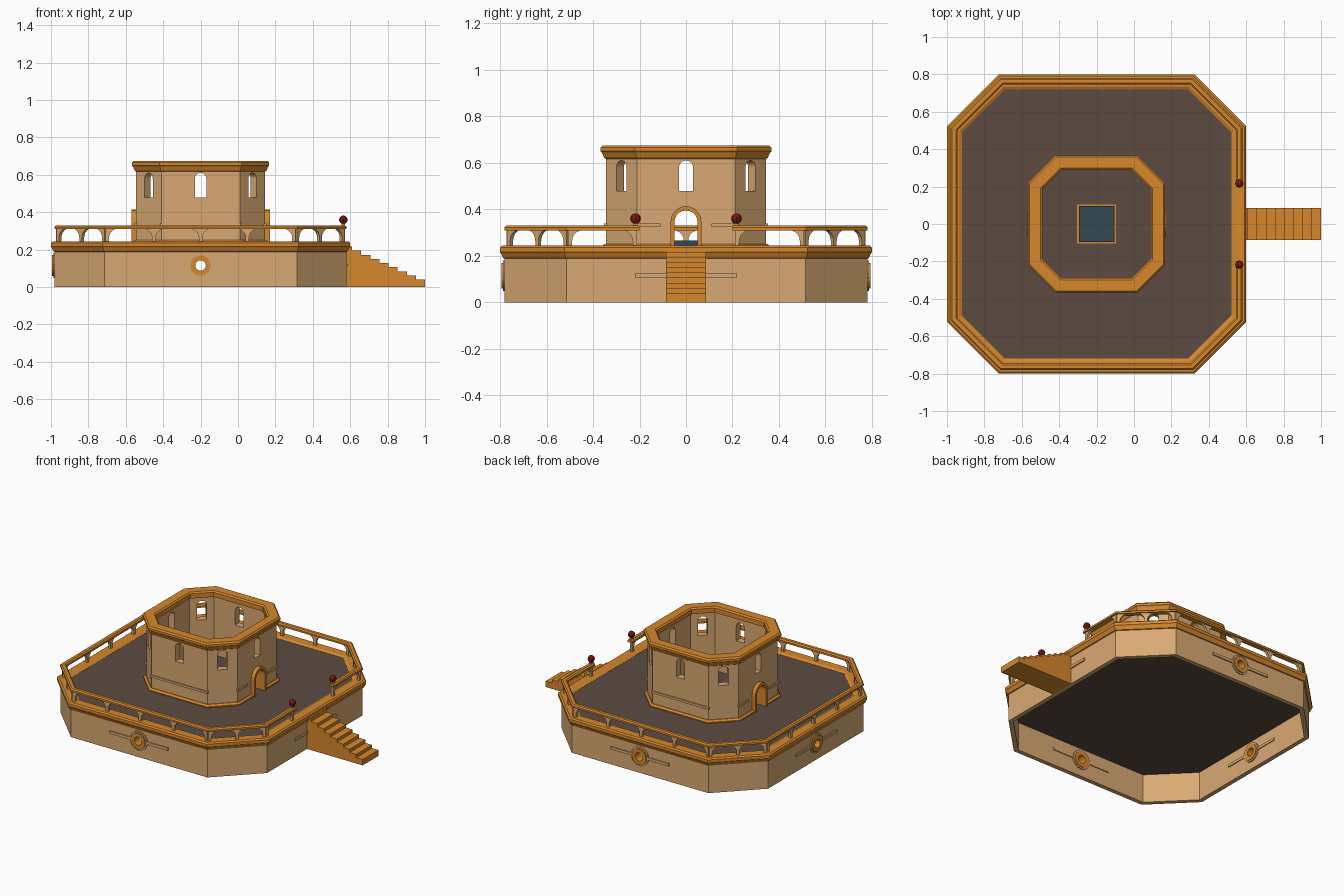
import bpy, bmesh, math
from mathutils import Vector

cube = bpy.data.objects.get("Cube")
if cube:
    bpy.data.objects.remove(cube, do_unlink=True)

CX = -0.2                      # centre of the octagonal platform
BASE, TOWER = (0.78, 0.515), (0.345, 0.21)   # half width, half side length


def material(name, *rgb):
    lin = [((c / 255 + 0.055) / 1.055) ** 2.4 for c in rgb] + [1]
    m = bpy.data.materials.new(name)
    m.use_nodes = True
    m.diffuse_color = lin
    m.node_tree.nodes["Principled BSDF"].inputs["Base Color"].default_value = lin
    return m


TAN = material("tan plaster", 217, 170, 115)
ORANGE = material("orange trim", 214, 136, 45)
BROWN = material("dark brown deck", 92, 75, 65)
RED = material("dark red", 122, 22, 26)
TEAL = material("dark teal glass", 52, 72, 82)


def finish(name, bm, mat):
    bmesh.ops.recalc_face_normals(bm, faces=bm.faces)
    me = bpy.data.meshes.new(name)
    bm.to_mesh(me)
    bm.free()
    me.materials.append(mat)
    ob = bpy.data.objects.new(name, me)
    bpy.context.collection.objects.link(ob)
    return ob


def octagon(shape, h):
    """Corners of the octagon offset so that its half width is h."""
    c = shape[1] + (h - shape[0]) * math.tan(math.pi / 8)
    return [(h, -c), (h, c), (c, h), (-c, h), (-h, c), (-h, -c), (-c, -h), (c, -h)]


def oct_ring(name, shape, profile, mat):
    """Sweep a closed (half width, z) profile round the octagon."""
    bm = bmesh.new()
    loops = [[bm.verts.new((CX + x, y, z)) for x, y in octagon(shape, h)] for h, z in profile]
    for a, b in zip(loops, loops[1:] + loops[:1]):
        for i in range(8):
            j = (i + 1) % 8
            bm.faces.new((a[i], a[j], b[j], b[i]))
    return finish(name, bm, mat)


def place(angle, u, d, z):
    """Point at distance d along a facing angle, u sideways, z up."""
    s, c = math.sin(angle), math.cos(angle)
    return Vector((CX + d * c - u * s, d * s + u * c, z))


def prism(name, pts, d0, d1, angle, mat):
    """Extrude an outline of (u, z) points outward from d0 to d1."""
    bm = bmesh.new()
    a, b = [[bm.verts.new(place(angle, u, d, z)) for u, z in pts] for d in (d0, d1)]
    bm.faces.new(a)
    bm.faces.new(b)
    for i in range(len(pts)):
        j = (i + 1) % len(pts)
        bm.faces.new((a[i], a[j], b[j], b[i]))
    return finish(name, bm, mat)


def frame(name, outer, inner, d0, d1, angle, mat, closed):
    """Solid band between two outlines with equal point counts."""
    bm = bmesh.new()
    rows = [[bm.verts.new(place(angle, u, d, z)) for u, z in pts]
            for pts, d in ((outer, d0), (outer, d1), (inner, d1), (inner, d0))]
    n = len(outer)
    for k in range(4):
        a, b = rows[k], rows[(k + 1) % 4]
        for i in range(n if closed else n - 1):
            j = (i + 1) % n
            bm.faces.new((a[i], a[j], b[j], b[i]))
    if not closed:
        for i in (0, -1):
            bm.faces.new([r[i] for r in rows])
    return finish(name, bm, mat)


def rect(u0, u1, z0, z1):
    return [(u0, z0), (u1, z0), (u1, z1), (u0, z1)]


def arch(w, z0, top, n=10):
    arc = [(w * math.cos(math.pi * i / n), top - w + w * math.sin(math.pi * i / n)) for i in range(n + 1)]
    return [(w, z0)] + arc + [(-w, z0)]


def circle(r, z, n=16):
    return [(r * math.cos(math.tau * i / n), z + r * math.sin(math.tau * i / n)) for i in range(n)]


def cut(target, cutters):
    for c in cutters:
        c.hide_render = True
        mod = target.modifiers.new("cut", 'BOOLEAN')
        mod.operation, mod.solver, mod.object = 'DIFFERENCE', 'EXACT', c
        bpy.context.view_layer.objects.active = target
        bpy.ops.object.modifier_apply(modifier=mod.name)
        bpy.data.objects.remove(c, do_unlink=True)


SIDES = [i * math.pi / 2 for i in range(4)]
EIGHTHS = [i * math.pi / 4 for i in range(8)]

# Base wall, open underneath, with a porthole on each main side
wall = oct_ring("base_wall", BASE, [(0.78, 0), (0.78, 0.2), (0.75, 0.2), (0.75, 0)], TAN)
cut(wall, [prism("cutter", circle(0.04, 0.115), 0.7, 0.85, a, TAN) for a in SIDES])
for a in SIDES:
    frame("porthole_surround", circle(0.066, 0.115), circle(0.05, 0.115), 0.742, 0.787, a, TAN, True)
    frame("porthole_ring", circle(0.055, 0.115), circle(0.028, 0.115), 0.738, 0.794, a, ORANGE, True)
    for s in (-1, 1):
        prism("base_slat", rect(s * 0.06, s * 0.22, 0.106, 0.124), 0.744, 0.788, a, TAN)

# Deck slab and the moulded edge round it
bm = bmesh.new()
lo, hi = [[bm.verts.new((CX + x, y, z)) for x, y in octagon(BASE, 0.755)] for z in (0.195, 0.235)]
bm.faces.new(lo)
bm.faces.new(hi)
for i in range(8):
    bm.faces.new((lo[i], lo[i - 1], hi[i - 1], hi[i]))
finish("deck", bm, BROWN)
oct_ring("deck_edge", BASE, [(0.778, 0.187), (0.786, 0.19), (0.797, 0.212), (0.8, 0.216), (0.8, 0.236),
                             (0.79, 0.244), (0.735, 0.244), (0.72, 0.236), (0.72, 0.23), (0.778, 0.23)], ORANGE)

# Railing with a gap at the stairs
RAIL = 0.763
rail = oct_ring("top_rail", BASE, [(RAIL - 0.018, 0.31), (RAIL + 0.018, 0.31), (RAIL + 0.018, 0.322),
                                   (RAIL + 0.01, 0.33), (RAIL - 0.01, 0.33), (RAIL - 0.018, 0.322)], ORANGE)
cut(rail, [prism("cutter", rect(-0.2, 0.2, 0.28, 0.36), 0.7, 0.85, 0, ORANGE)])


def post(u, angle, d, left, right):
    """Thin post flaring into arched brackets on the chosen sides."""
    w, r, top = 0.009, 0.05, 0.312
    arc = [(w + r * (1 - math.cos(t)), top - r + r * math.sin(t)) for t in [i * math.pi / 10 for i in range(6)]]
    pts = [(-w, 0.24), (w, 0.24)]
    pts += [(u2, z) for u2, z in arc] if right else [(w, top)]
    pts += [(-u2, z) for u2, z in reversed(arc)] if left else [(-w, top)]
    prism("rail_post", [(u + p, z) for p, z in pts], d - 0.009, d + 0.009, angle, TAN)


corner = BASE[1] + (RAIL - BASE[0]) * math.tan(math.pi / 8)
for k, a in enumerate(EIGHTHS):
    if k % 2:
        d, half = (RAIL + corner) / math.sqrt(2), (RAIL - corner) / math.sqrt(2)
        spots = [0]
    else:
        d, half = RAIL, corner
        spots = [-0.22, 0.22] if k == 0 else [-0.25, 0, 0.25]
    for u in spots:
        post(u, a, d, not (k == 0 and u > 0), not (k == 0 and u < 0))
    post(-half + 0.009, a, d, False, True)
    post(half - 0.009, a, d, True, False)

# Ball finials on stems at the rail ends
for s in (-1, 1):
    bm = bmesh.new()
    bmesh.ops.create_uvsphere(bm, u_segments=8, v_segments=6, radius=0.023)
    bmesh.ops.translate(bm, verts=bm.verts, vec=(CX + RAIL, s * 0.217, 0.36))
    finish("finial_ball", bm, RED)
    prism("finial_stem", rect(s * 0.217 - 0.009, s * 0.217 + 0.009, 0.325, 0.345), RAIL - 0.009, RAIL + 0.009, 0, ORANGE)

# Stairs: a stepped side outline extruded across
STEPS, X0, X1 = 9, 0.575, 1.0
outline = [(X0, 0)]
for i in range(STEPS):
    z = 0.216 - i * 0.022
    start = X0 if i == 0 else 0.61 + (i - 1) * 0.39 / (STEPS - 1)
    outline += [(start, z), (0.61 + i * 0.39 / (STEPS - 1), z)]
outline.append((X1, 0))
bm = bmesh.new()
face = bm.faces.new([bm.verts.new((x, -0.085, z)) for x, z in outline])
ext = bmesh.ops.extrude_face_region(bm, geom=[face])["geom"]
bmesh.ops.translate(bm, verts=[v for v in ext if isinstance(v, bmesh.types.BMVert)], vec=(0, 0.17, 0))
finish("stairs", bm, ORANGE)

# Tower wall with eight arched windows and two doorways
tower = oct_ring("tower_wall", TOWER, [(0.345, 0.23), (0.345, 0.64), (0.3, 0.64), (0.3, 0.23)], TAN)
cut(tower, [prism("cutter", arch(0.031, 0.48, 0.61), 0.25, 0.45, a, TAN) for a in EIGHTHS])
cut(tower, [prism("cutter", arch(0.052, 0.2, 0.397), 0.25, 0.45, a, TAN) for a in (0, math.pi)])
foot = oct_ring("tower_foot", TOWER, [(0.362, 0.23), (0.362, 0.242), (0.35, 0.252), (0.34, 0.252), (0.34, 0.23)], ORANGE)
cut(foot, [prism("cutter", rect(-0.055, 0.055, 0.2, 0.3), 0.25, 0.45, a, TAN) for a in (0, math.pi)])
oct_ring("tower_cornice", TOWER, [(0.345, 0.617), (0.352, 0.622), (0.362, 0.645), (0.367, 0.65), (0.367, 0.665),
                                  (0.358, 0.675), (0.3, 0.675), (0.29, 0.667), (0.29, 0.635), (0.345, 0.635)], ORANGE)

# Door surrounds and thin wall slats
for a in SIDES:
    door = abs(math.cos(a)) > 0.5
    if door:
        frame("door_surround", arch(0.066, 0.235, 0.414), arch(0.05, 0.235, 0.395), 0.295, 0.37, a, ORANGE, False)
    for s in (-1, 1):
        prism("tower_slat", rect(s * (0.11 if door else 0), s * 0.217, 0.325, 0.34), 0.34, 0.353, a, TAN)

# Skylight in the middle of the tower floor
square = [(-0.104, -0.104), (0.104, -0.104), (0.104, 0.104), (-0.104, 0.104)]
bm = bmesh.new()
bmesh.ops.create_cube(bm, size=1)
bmesh.ops.scale(bm, verts=bm.verts, vec=(0.19, 0.19, 0.035))
bmesh.ops.translate(bm, verts=bm.verts, vec=(CX, 0, 0.248))
finish("skylight_glass", bm, TEAL)
for a in SIDES:
    prism("skylight_rim", rect(-0.104, 0.104, 0.23, 0.243), 0.095, 0.104, a, ORANGE)
